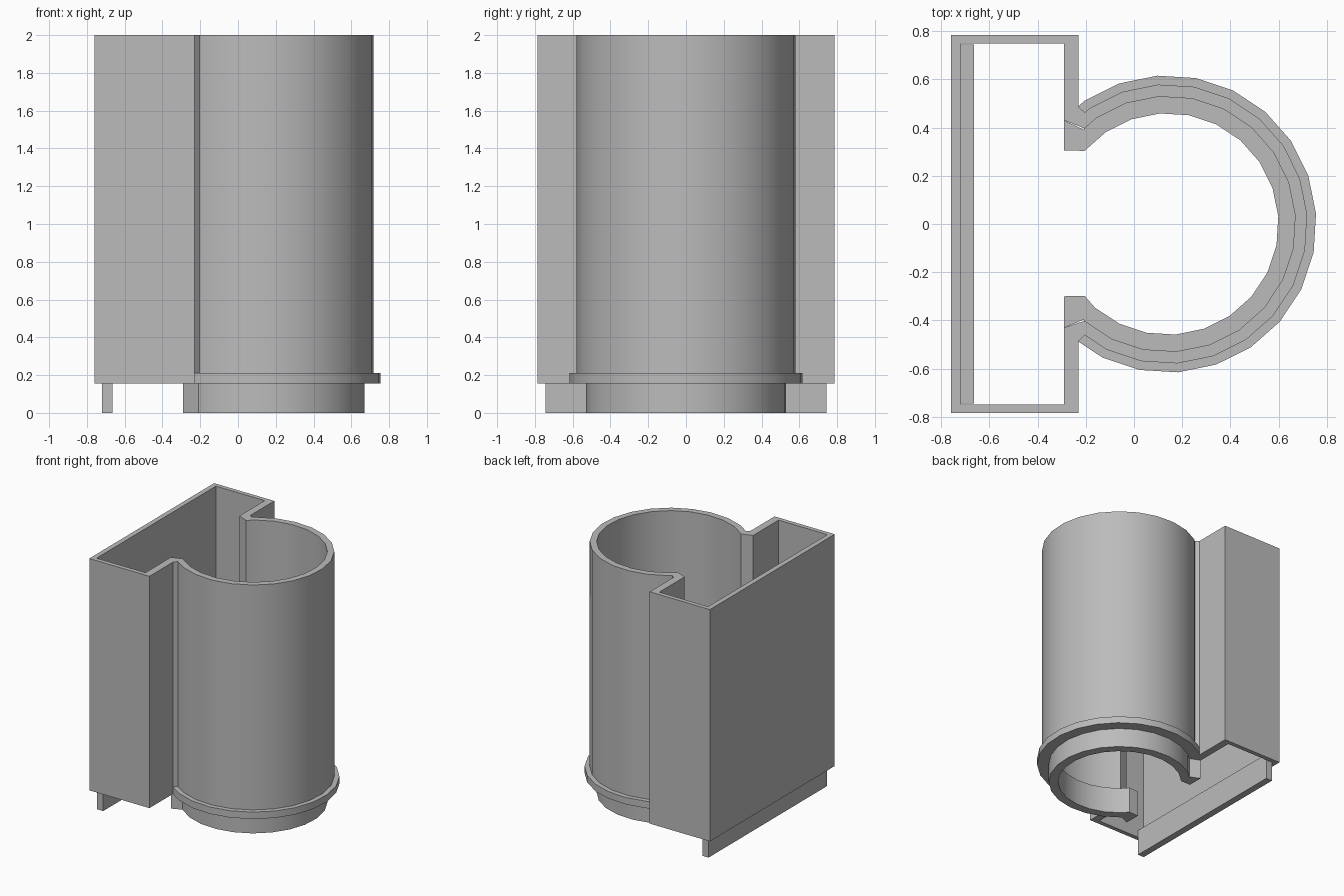
import bpy, bmesh, math

cube = bpy.data.objects.get("Cube")
if cube:
    bpy.data.objects.remove(cube)

grey = bpy.data.materials.new("plain_grey")
grey.use_nodes = True
COLOUR = (0.5, 0.5, 0.5, 1)
grey.diffuse_color = COLOUR
grey.node_tree.nodes["Principled BSDF"].inputs["Base Color"].default_value = COLOUR

CX = 0.14  # axis of the round sleeve
SEAM = 0.155  # underside of the main wall
LEDGE = 0.21  # top of the collar and lips


def arc(r, cut):
    """24-sided arc from the back round to the front, trimmed at x = cut."""
    ring = [(CX + r * math.cos(math.radians(a)), r * math.sin(math.radians(a)))
            for a in range(169, -177, -15)]
    pts = []
    for p, q in zip(ring, ring[1:]):
        if (p[0] > cut) != (q[0] > cut):
            t = (cut - p[0]) / (q[0] - p[0])
            pts.append((cut, p[1] + t * (q[1] - p[1])))
        if q[0] > cut:
            pts.append(q)
    return pts


def finish(name, bm):
    bmesh.ops.recalc_face_normals(bm, faces=bm.faces)
    mesh = bpy.data.meshes.new(name)
    bm.to_mesh(mesh)
    bm.free()
    mesh.materials.append(grey)
    obj = bpy.data.objects.new(name, mesh)
    bpy.context.collection.objects.link(obj)
    bpy.ops.object.select_all(action='DESELECT')
    obj.select_set(True)
    bpy.context.view_layer.objects.active = obj
    bpy.ops.object.shade_smooth_by_angle(angle=math.radians(25))
    return obj


def prism(name, outline, z0, z1):
    bm = bmesh.new()
    low, high = [[bm.verts.new((x, y, z)) for x, y in outline] for z in (z0, z1)]
    bm.faces.new(low)
    bm.faces.new(high)
    for i in range(len(low)):
        bm.faces.new((low[i - 1], low[i], high[i], high[i - 1]))
    return finish(name, bm)


def hollow_prism(name, outer, inner, z0, z1):
    bm = bmesh.new()
    loops = [[bm.verts.new((x, y, z)) for x, y in pts]
             for pts, z in ((outer, z0), (outer, z1), (inner, z1), (inner, z0))]
    for a, b in zip(loops, loops[1:] + loops[:1]):
        for i in range(len(a)):
            bm.faces.new((a[i - 1], a[i], b[i], b[i - 1]))
    return finish(name, bm)


def body_outline(r, cut, left, neck, depth, step):
    """Rectangular chamber joined to the round sleeve."""
    return arc(r, cut) + [(neck, -step), (neck, -depth), (left, -depth),
                          (left, depth), (neck, depth), (neck, step)]


# Main wall: box chamber and round sleeve in one continuous shell
hollow_prism("main_wall",
             body_outline(0.58, -0.205, -0.76, -0.23, 0.785, 0.487),
             body_outline(0.53, -0.205, -0.72, -0.29, 0.75, 0.43),
             SEAM, 2)

# Collar around the foot of the sleeve
prism("collar", arc(0.617, -0.23) + arc(0.555, -0.23)[::-1], SEAM, LEDGE)

# Round lip below the sleeve, with short straight ends
prism("round_lip",
      arc(0.53, -0.21) + [(-0.29, -0.43), (-0.29, -0.3)]
      + arc(0.46, -0.205)[::-1] + [(-0.29, 0.305), (-0.29, 0.43)],
      0, LEDGE)

# Straight lip below the chamber
prism("straight_lip",
      [(-0.72, -0.745), (-0.665, -0.745), (-0.665, 0.745), (-0.72, 0.745)],
      0, LEDGE)
